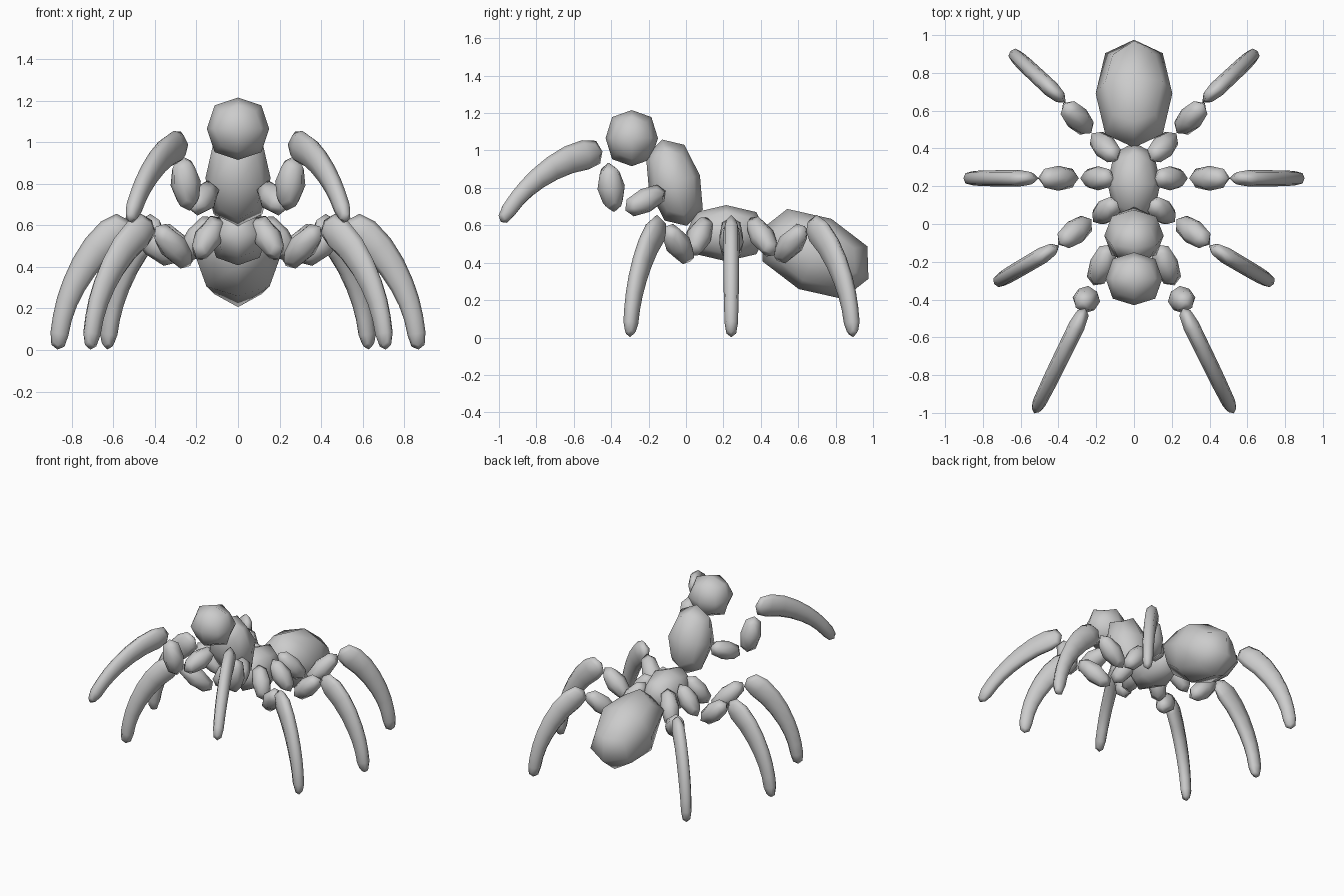
import bpy
import math
from mathutils import Vector

if "Cube" in bpy.data.objects:
    bpy.data.objects.remove(bpy.data.objects["Cube"])


def loft(name, rings, mirror=False):
    """Box cage through rings (centre, half width, half height), smoothed once."""
    pts = [Vector(r[0]) for r in rings]
    n = len(pts)
    verts, faces = [], []
    for i, (c, w, h) in enumerate(rings):
        t = (pts[min(i + 1, n - 1)] - pts[max(i - 1, 0)]).normalized()
        side = t.cross(Vector((0, 0, 1))).normalized()
        up = side.cross(t)
        for a, b in ((-1, -1), (1, -1), (1, 1), (-1, 1)):
            verts.append(pts[i] + side * w * a + up * h * b)
    for i in range(n - 1):
        for k in range(4):
            a, b = i * 4 + k, i * 4 + (k + 1) % 4
            faces.append((a + 4, b + 4, b, a))
    faces.append((0, 1, 2, 3))
    e = (n - 1) * 4
    faces.append((e + 3, e + 2, e + 1, e))
    mesh = bpy.data.meshes.new(name)
    mesh.from_pydata(verts, [], faces)
    mesh.shade_smooth()
    obj = bpy.data.objects.new(name, mesh)
    bpy.context.collection.objects.link(obj)
    sub = obj.modifiers.new("Smooth", "SUBSURF")
    sub.levels = sub.render_levels = 1
    sub.use_limit_surface = False
    if mirror:
        m = obj.modifiers.new("Mirror", "MIRROR")
        m.use_mirror_merge = False
    return obj


def segment(name, a, b, r):
    loft(name, [(a, r, r), (b, r, r)], mirror=True)


# Long tapering last leg joint: (reach, drop, half width, half height)
CLAW = [(0, 0, .044, .085), (.16, -.13, .043, .077), (.273, -.317, .042, .058),
        (.325, -.47, .038, .046), (.345, -.623, .034, .042)]


def claw(name, base, heading, pitch=0):
    h, p = math.radians(heading), math.radians(pitch)
    rings = []
    for r, z, w, t in CLAW:
        rr = r * math.cos(p) - z * math.sin(p)
        zz = r * math.sin(p) + z * math.cos(p)
        c = (base[0] + rr * math.cos(h), base[1] + rr * math.sin(h), base[2] + zz)
        rings.append((c, w, t))
    loft(name, rings, mirror=True)


# Body
def body(name, centre, length, width, height, tilt):
    c, t = Vector(centre), math.radians(tilt)
    d = Vector((0, math.cos(t), math.sin(t))) * length
    loft(name, [(c - d, width, height), (c + d, width, height)])


body("head", (0, -.29, 1.066), .14, .15, .15, 0)
body("upper_body", (0, -.062, .828), .24, .157, .142, 106)
body("middle_body", (0, .215, .558), .215, .14, .15, 0)
body("abdomen", (0, .69, .447), .315, .203, .207, -25)

# Walking legs: inner joint, outer joint, long joint
LEGS = {
    "rear": ((.09, .345, .64), (.215, .47, .44), (.232, .487, .41), (.37, .635, .595),
             (.378, .658), 43),
    "middle": ((.115, .242, .64), (.265, .242, .44), (.30, .242, .42), (.50, .242, .60),
               (.525, .242), 0),
    "front": ((.09, .115, .64), (.2, .025, .44), (.23, .02, .405), (.395, -.105, .595),
              (.415, -.125), -30.5),
}
for name, (a, b, c, d, base, heading) in LEGS.items():
    segment(name + "_leg_inner_joint", a, b, .064)
    segment(name + "_leg_outer_joint", c, d, .066)
    claw(name + "_leg_long_joint", (*base, .625), heading)

# Raised arms
segment("arm_inner_joint", (.125, -.11, .785), (.215, -.325, .68), .066)
segment("arm_outer_joint", (.232, -.385, .67), (.272, -.415, .935), .07)
claw("arm_long_joint", (.258, -.447, .995), -64, 29)
